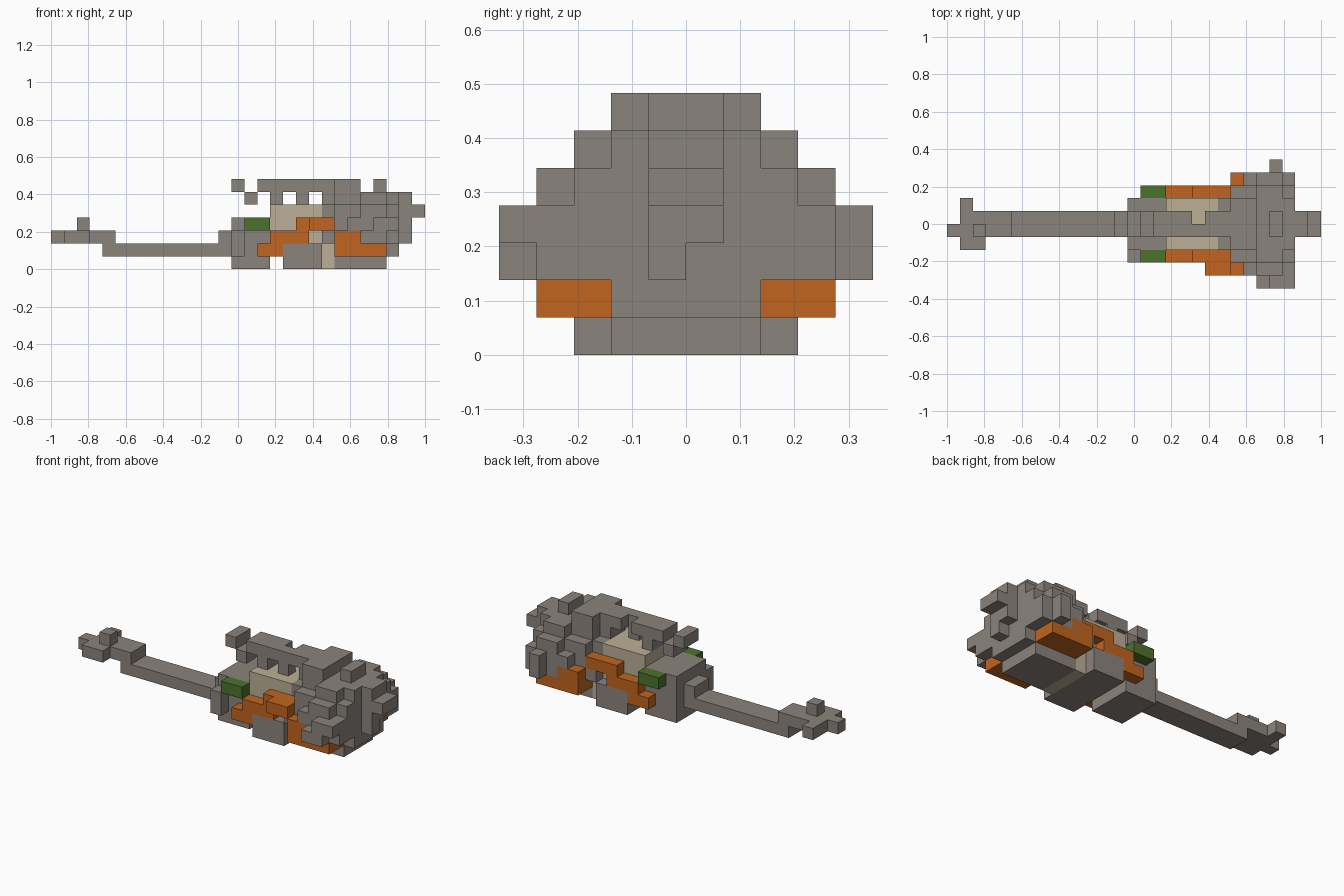
import bpy
import bmesh
from mathutils import Vector

if "Cube" in bpy.data.objects:
    bpy.data.objects.remove(bpy.data.objects["Cube"], do_unlink=True)

NX, NY = 29, 10
UNIT = 2 / NX
ORIGIN = Vector((-1, -NY * UNIT / 2, 0))
cells = {}          # grid cell -> part name
part_material = {}  # part name -> material


def material(name, rgb):
    mat = bpy.data.materials.new(name)
    color = (*rgb, 1)
    mat.diffuse_color = color
    mat.use_nodes = True
    bsdf = mat.node_tree.nodes["Principled BSDF"]
    bsdf.inputs["Base Color"].default_value = color
    bsdf.inputs["Roughness"].default_value = 0.9
    return mat


def fill(part, mat, x, y, z, mirror=False):
    """Fill an inclusive block of grid cells; mirror repeats it across y."""
    part_material[part] = mat
    for i in range(x[0], x[-1] + 1):
        for j in range(y[0], y[-1] + 1):
            for k in range(z[0], z[-1] + 1):
                cells[i, j, k] = part
                if mirror:
                    cells[i, NY - 1 - j, k] = part


gray = material("warm gray", (0.26, 0.23, 0.205))
beige = material("beige", (0.50, 0.43, 0.30))
orange = material("burnt orange", (0.53, 0.13, 0.014))
green = material("leaf green", (0.072, 0.17, 0.026))

# Tail beam and its tip
fill("tail", gray, (4, 13), (4, 5), [1])
fill("tail", gray, (1, 4), (4, 5), [2])
fill("tail", gray, [13], (4, 5), [2])
fill("tail_tip", gray, [0], [4], [2])
fill("tail_tip", gray, [1], (5, 6), [2])
fill("tail_tip", gray, (1, 2), [3], [2])
fill("tail_tip", gray, [2], [4], [3])

# Rear body
fill("rear_body", gray, (14, 16), (3, 6), (0, 3))
fill("rear_body", gray, [14], [2], (1, 2))

# Pale middle body
fill("middle_body", beige, (17, 21), (3, 6), (1, 4))
fill("middle_body", beige, [21], (3, 6), [0])

# Belly and side feet
fill("belly", gray, (18, 20), (3, 6), (0, 1))
fill("foot", gray, (18, 20), [2], (0, 1), True)

# Head core, widening in steps towards the nose
fill("head", gray, (22, 25), (3, 6), [0])
fill("head", gray, (22, 26), (3, 6), (1, 5))
fill("head", gray, (22, 26), [2], (2, 4), True)
fill("head", gray, (24, 25), [2], [5], True)
fill("head", gray, (23, 26), [1], [3], True)
fill("head", gray, (24, 26), [1], [2], True)
fill("head", gray, (24, 25), [1], [4], True)
fill("head", gray, [21], [2], [2], True)
fill("head", gray, [21], (3, 6), [4])

# Nose
fill("nose", gray, [27], (4, 5), (3, 5))
fill("nose", gray, [27], [4], [2])
fill("nose", gray, [28], (4, 5), [4])

# Cheek blocks
fill("right_cheek", gray, (24, 25), [0], [2])
fill("right_cheek", gray, (25, 26), [0], [3])
fill("left_cheek", gray, [25], [9], (2, 3))

# Top ridge on its posts
fill("ridge", gray, (16, 23), (4, 5), [6])
fill("ridge", gray, (22, 23), (3, 6), [6])
fill("ridge", gray, [25], (4, 5), [6])
fill("ridge", gray, [14], (4, 5), [6])
for post in (15, 17, 19, 21):
    fill("ridge_post", gray, [post], (4, 5), [5])
for z in (5, 6):
    del cells[19, 5, z]

# Orange side bands, stepping up towards the head
fill("side_band", orange, (16, 17), [2], [1], True)
fill("side_band", orange, (17, 19), [2], [2], True)
fill("side_band", orange, (19, 21), [2], [3], True)
fill("side_band", orange, (20, 21), [1], [3])
fill("jaw_band", orange, (22, 25), (1, 2), [1], True)
fill("jaw_band", orange, (22, 23), [1], [2], True)

# Green side lights
fill("side_light", green, (15, 16), [2], [3], True)

# Each cube side: its outward normal and the two in-plane axes
AXES = [Vector(a) for a in ((1, 0, 0), (0, 1, 0), (0, 0, 1))]
SIDES = [(AXES[a] * s, AXES[(a + 1) % 3], AXES[(a + 2) % 3] * s)
         for a in range(3) for s in (-1, 1)]


def build(part, mat):
    """Make the exposed skin of one part and merge its flat regions."""
    bm = bmesh.new()
    for cell, owner in cells.items():
        if owner != part:
            continue
        center = Vector(cell) + Vector((0.5, 0.5, 0.5))
        for normal, u, v in SIDES:
            if tuple(int(c) for c in Vector(cell) + normal) in cells:
                continue
            corners = [(-u - v), (u - v), (u + v), (-u + v)]
            bm.faces.new([bm.verts.new(ORIGIN + UNIT * (center + (normal + c) / 2))
                          for c in corners])
    bmesh.ops.remove_doubles(bm, verts=bm.verts, dist=UNIT / 100)
    bmesh.ops.dissolve_limit(bm, angle_limit=0.01, verts=bm.verts, edges=bm.edges)
    mesh = bpy.data.meshes.new(part)
    bm.to_mesh(mesh)
    bm.free()
    mesh.materials.append(mat)
    bpy.context.collection.objects.link(bpy.data.objects.new(part, mesh))


for part_name, part_mat in part_material.items():
    build(part_name, part_mat)
